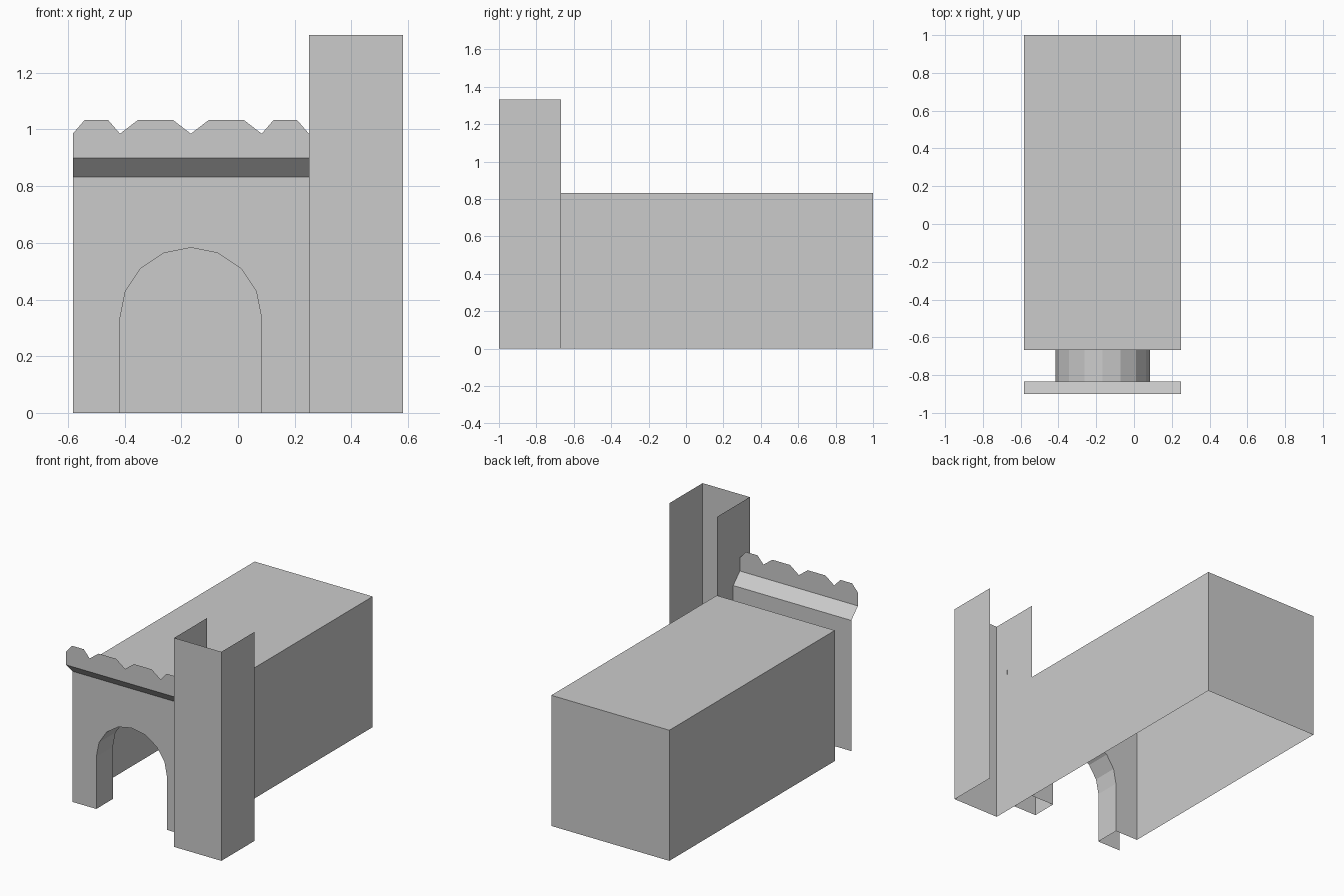
import bpy
import bmesh
from math import cos, sin, pi
from mathutils import Vector

cube = bpy.data.objects.get("Cube")
if cube:
    bpy.data.objects.remove(cube)

stone = bpy.data.materials.new("grey stone")
stone.use_nodes = True
GREY = (0.6, 0.6, 0.6, 1)
stone.diffuse_color = GREY
stone.node_tree.nodes["Principled BSDF"].inputs["Base Color"].default_value = GREY

# Shared layout
LEFT, RIGHT, TOWER_RIGHT = -0.583, 0.25, 0.583
FRONT, GATE, HALL, BACK = -1.0, -0.833, -0.667, 1.0
EAVES, TOWER_TOP = 0.833, 1.333
LEDGE = 0.067
MID = (LEFT + RIGHT) / 2


def finish(name, bm):
    mesh = bpy.data.meshes.new(name)
    bm.to_mesh(mesh)
    bm.free()
    mesh.materials.append(stone)
    obj = bpy.data.objects.new(name, mesh)
    bpy.context.collection.objects.link(obj)
    return obj


def sheet(name, path, offset):
    """Sweep an open path along an offset into a row of flat panels."""
    bm = bmesh.new()
    near = [bm.verts.new(p) for p in path]
    far = [bm.verts.new(Vector(p) + Vector(offset)) for p in path]
    for i in range(len(path) - 1):
        bm.faces.new((near[i], near[i + 1], far[i + 1], far[i]))
    return finish(name, bm)


def panel(name, outline, y):
    """One flat upright panel facing the front."""
    bm = bmesh.new()
    bm.faces.new([bm.verts.new((x, y, z)) for x, z in outline])
    return finish(name, bm)


# Round arch outline, from left foot to right foot
RADIUS, SPRING, STEPS = 0.25, 0.333, 8
arch = [(MID - RADIUS, 0)]
for i in range(STEPS + 1):
    a = pi * i / STEPS
    arch.append((MID - RADIUS * cos(a), SPRING + RADIUS * sin(a)))
arch.append((MID + RADIUS, 0))
wall = [(LEFT, 0)] + arch + [(RIGHT, 0), (RIGHT, EAVES), (LEFT, EAVES)]

# Gate wall, hall front wall and the passage joining them
panel("gate_wall", wall, GATE)
panel("hall_front_wall", wall, HALL)
sheet("arch_passage", [(x, GATE, z) for x, z in reversed(arch)],
      (0, HALL - GATE, 0))

# Long hall: side and back walls, flat roof, open underneath
sheet("hall_walls", [(RIGHT, HALL, 0), (RIGHT, BACK, 0),
                     (LEFT, BACK, 0), (LEFT, HALL, 0)], (0, 0, EAVES))
sheet("hall_roof", [(LEFT, HALL, EAVES), (RIGHT, HALL, EAVES)],
      (0, BACK - HALL, 0))

# Sloping ledge below the parapet
sheet("parapet_ledge", [(LEFT, GATE, EAVES), (RIGHT, GATE, EAVES)],
      (0, -LEDGE, LEDGE))

# Parapet with chamfered merlons, narrow ones at the ends
NOTCH, CREST = 0.985, 1.033
crown = [(LEFT, NOTCH)]
x = LEFT
for width in (1 / 6, 1 / 4, 1 / 4, 1 / 6):
    crown += [(x + width / 4, CREST), (x + width * 3 / 4, CREST),
              (x + width, NOTCH)]
    x += width
base = EAVES + LEDGE
panel("parapet", [(LEFT, base), (RIGHT, base)] + crown[::-1], GATE - LEDGE)

# Corner tower, open at the top and back
sheet("corner_tower", [(RIGHT, HALL, 0), (RIGHT, FRONT, 0),
                       (TOWER_RIGHT, FRONT, 0), (TOWER_RIGHT, HALL, 0)],
      (0, 0, TOWER_TOP))
